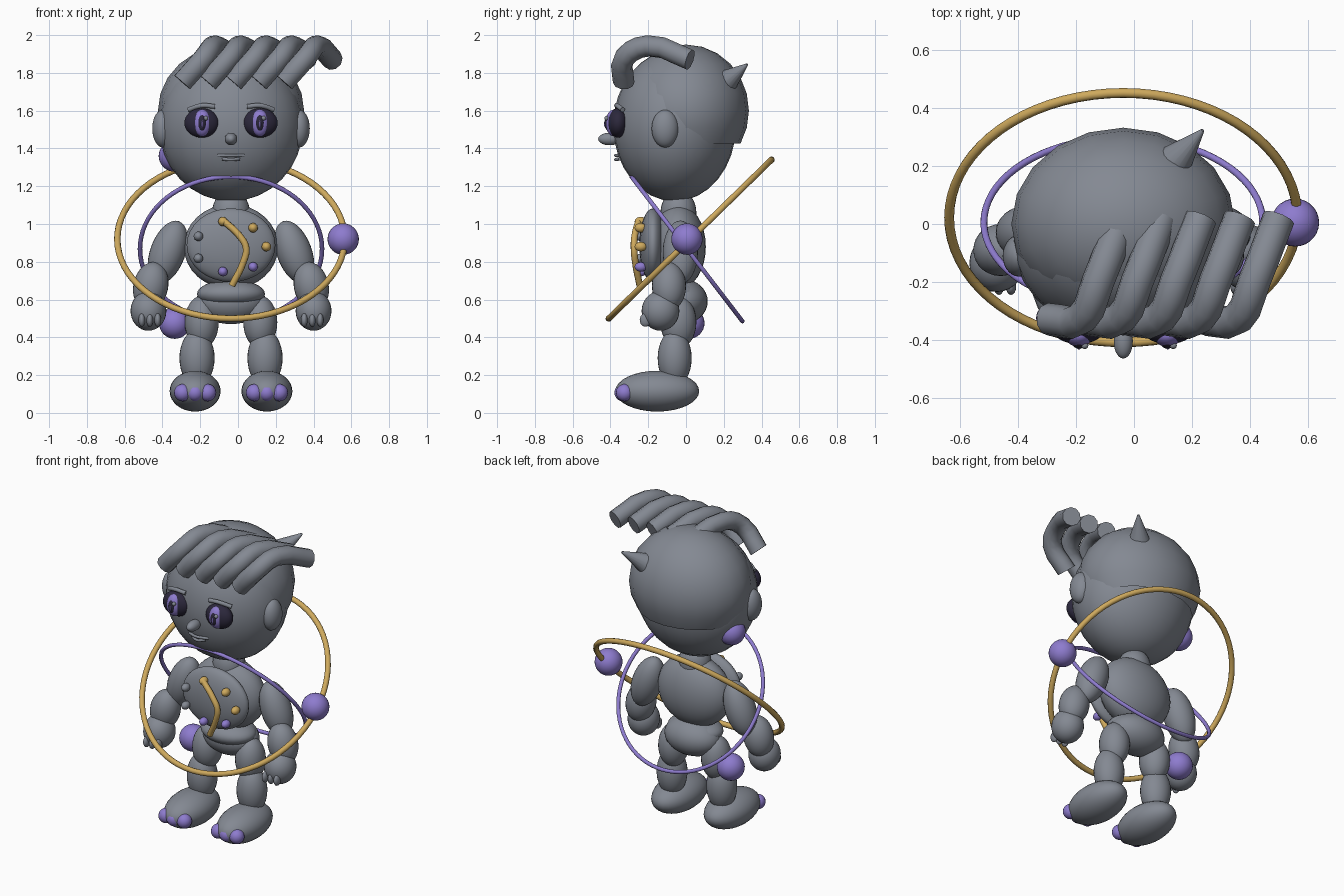
import bpy, bmesh, math
from mathutils import Vector

cube = bpy.data.objects.get("Cube")
if cube:
    bpy.data.objects.remove(cube)

CX = -0.037  # body midline


def material(name, rgb):
    m = bpy.data.materials.new(name)
    m.use_nodes = True
    m.diffuse_color = (*rgb, 1)
    m.node_tree.nodes["Principled BSDF"].inputs["Base Color"].default_value = (*rgb, 1)
    return m


GREY = material("slate grey", (0.23, 0.25, 0.29))
GOLD = material("gold", (0.62, 0.40, 0.11))
PURPLE = material("purple", (0.27, 0.20, 0.62))
DARK = material("dark violet", (0.025, 0.021, 0.045))


def finish(name, mat):
    ob = bpy.context.object
    ob.name = name
    ob.data.materials.append(mat)
    bpy.ops.object.shade_smooth_by_angle(angle=math.radians(40))
    return ob


def ball(name, loc, size, mat=GREY, tilt=0, segs=28):
    """Ellipsoid; tilt turns it about the y axis, in degrees."""
    bpy.ops.mesh.primitive_uv_sphere_add(segments=segs, ring_count=segs // 2 + 2, radius=1, location=loc)
    ob = finish(name, mat)
    ob.scale = size if isinstance(size, tuple) else (size,) * 3
    ob.rotation_euler.y = math.radians(tilt)
    return ob


def tube(name, points, radius, mat=GREY, steps=5):
    cu = bpy.data.curves.new(name, "CURVE")
    cu.dimensions = "3D"
    cu.bevel_depth = radius
    cu.bevel_resolution = 3
    cu.resolution_u = steps
    cu.use_fill_caps = True
    sp = cu.splines.new("BEZIER")
    sp.bezier_points.add(len(points) - 1)
    for bp, p in zip(sp.bezier_points, points):
        bp.co = p
        bp.handle_left_type = bp.handle_right_type = "AUTO"
    cu.materials.append(mat)
    ob = bpy.data.objects.new(name, cu)
    bpy.context.collection.objects.link(ob)
    return ob


def ring(name, loc, radius, thick, tilt, mat):
    bpy.ops.mesh.primitive_torus_add(location=loc, major_radius=radius, minor_radius=thick,
                                     major_segments=72, minor_segments=10,
                                     rotation=(math.radians(tilt), 0, 0))
    return finish(name, mat)


# Head, and a rounded hair cap open at the bottom
ball("head", (CX, -0.06, 1.52), (0.382, 0.325, 0.40))
cap = ball("hair_cap", (CX, 0, 1.60), (0.387, 0.333, 0.35), segs=20)
bm = bmesh.new()
bm.from_mesh(cap.data)
bmesh.ops.delete(bm, geom=[v for v in bm.verts if v.co.z < -0.6], context="VERTS")
bm.to_mesh(cap.data)
bm.free()

# Swept fringe of five thick locks
for i in range(5):
    x = -0.295 + 0.135 * i
    tube(f"fringe_lock_{i + 1}", [(x, -0.33, 1.75), (x + 0.115, -0.325, 1.88),
                                  (x + 0.17, -0.20, 1.943), (x + 0.255, 0.02, 1.87)], 0.057, steps=3)

# Small horn at the back of the head
base, tip = Vector((0.14, 0.215, 1.755)), Vector((0.238, 0.324, 1.845))
bpy.ops.mesh.primitive_cone_add(vertices=16, radius1=0.065, radius2=0.006, depth=(tip - base).length,
                                location=(base + tip) / 2,
                                rotation=(tip - base).to_track_quat("Z", "Y").to_euler())
finish("horn", GREY)

# Nose and lips
ball("nose", (CX, -0.405, 1.45), (0.033, 0.06, 0.033))
tube("upper_lip", [(CX - 0.07, -0.35, 1.362), (CX, -0.372, 1.363), (CX + 0.07, -0.35, 1.362)], 0.009)
tube("lower_lip", [(CX - 0.045, -0.35, 1.345), (CX, -0.372, 1.341), (CX + 0.045, -0.35, 1.345)], 0.009)

# Paired parts
for side, s in (("left", 1), ("right", -1)):
    def at(dx, y, z):
        return (CX + s * dx, y, z)

    ball(f"{side}_ear", at(0.36, -0.11, 1.505), (0.057, 0.072, 0.10))

    # Eye layers and brow
    ball(f"{side}_eye", at(0.155, -0.36, 1.535), (0.092, 0.055, 0.078), DARK)
    ball(f"{side}_iris", at(0.153, -0.385, 1.535), (0.048, 0.04, 0.07), PURPLE)
    ball(f"{side}_pupil", at(0.153, -0.403, 1.535), (0.027, 0.028, 0.048), DARK)
    ball(f"{side}_pupil_slit", at(0.153, -0.418, 1.53), (0.008, 0.016, 0.026), PURPLE)
    ball(f"{side}_eye_glint", (CX + s * 0.153 + 0.02, -0.42, 1.56), 0.012)
    tube(f"{side}_brow", [at(0.085, -0.365, 1.622), at(0.155, -0.365, 1.627), at(0.225, -0.335, 1.605)], 0.013)

    # Arm
    ball(f"{side}_upper_arm", at(0.335, -0.03, 0.85), (0.093, 0.093, 0.175), tilt=-s * 20)
    ball(f"{side}_forearm", at(0.425, -0.09, 0.67), (0.092, 0.09, 0.13), tilt=-s * 12)
    ball(f"{side}_hand", at(0.437, -0.135, 0.54), (0.095, 0.10, 0.105))
    for k in (-1, 0, 1):
        ball(f"{side}_finger_{k + 2}", at(0.43 + 0.042 * k, -0.215, 0.492), (0.018, 0.03, 0.036), segs=16)

    # Leg
    ball(f"{side}_thigh", at(0.155, -0.04, 0.48), (0.09, 0.095, 0.14))
    ball(f"{side}_shin", at(0.18, -0.06, 0.29), (0.093, 0.09, 0.15))
    ball(f"{side}_foot", at(0.19, -0.152, 0.115), (0.135, 0.222, 0.108))
    for k in (-1, 0, 1):
        ball(f"{side}_toe_{k + 2}", at(0.19 + 0.066 * k, -0.325 - 0.008 * (k == 0), 0.107),
             0.046, PURPLE, segs=16)

# Trunk
ball("neck", (CX, -0.04, 1.06), (0.10, 0.095, 0.12))
ball("torso", (CX, -0.04, 0.88), (0.25, 0.145, 0.225))
ball("chest_panel", (CX, -0.175, 0.888), (0.235, 0.072, 0.195))
ball("waist", (CX, -0.045, 0.63), (0.18, 0.135, 0.075))
ball("pelvis", (CX, -0.02, 0.59), (0.185, 0.135, 0.12))

# Chest studs and the curved sash
STUDS = ((GREY, -0.21, 0.935), (GREY, -0.21, 0.818), (PURPLE, -0.08, 0.748), (PURPLE, 0.08, 0.773),
         (GOLD, 0.15, 0.88), (GOLD, 0.08, 0.98), (GOLD, -0.08, 1.013))
for i, (mat, x, z) in enumerate(STUDS):
    ball(f"chest_stud_{i + 1}", (x, -0.24, z), (0.025, 0.032, 0.025), mat, segs=16)
tube("chest_sash", [(-0.08, -0.25, 1.02), (0.01, -0.272, 0.935), (0.043, -0.275, 0.872),
                    (0.027, -0.268, 0.795), (-0.032, -0.245, 0.675)], 0.018, GOLD)

# Orbit rings and floating orbs
ring("gold_ring", (CX, 0.022, 0.92), 0.602, 0.017, 44.3, GOLD)
ring("purple_ring", (CX, 0.005, 0.868), 0.482, 0.012, -52.5, PURPLE)
for name, loc in (("side", (0.557, 0.005, 0.92)), ("lower", (-0.335, 0.015, 0.475)),
                  ("upper", (-0.337, 0.01, 1.36))):
    ball(f"{name}_orb", loc, 0.083, PURPLE)
